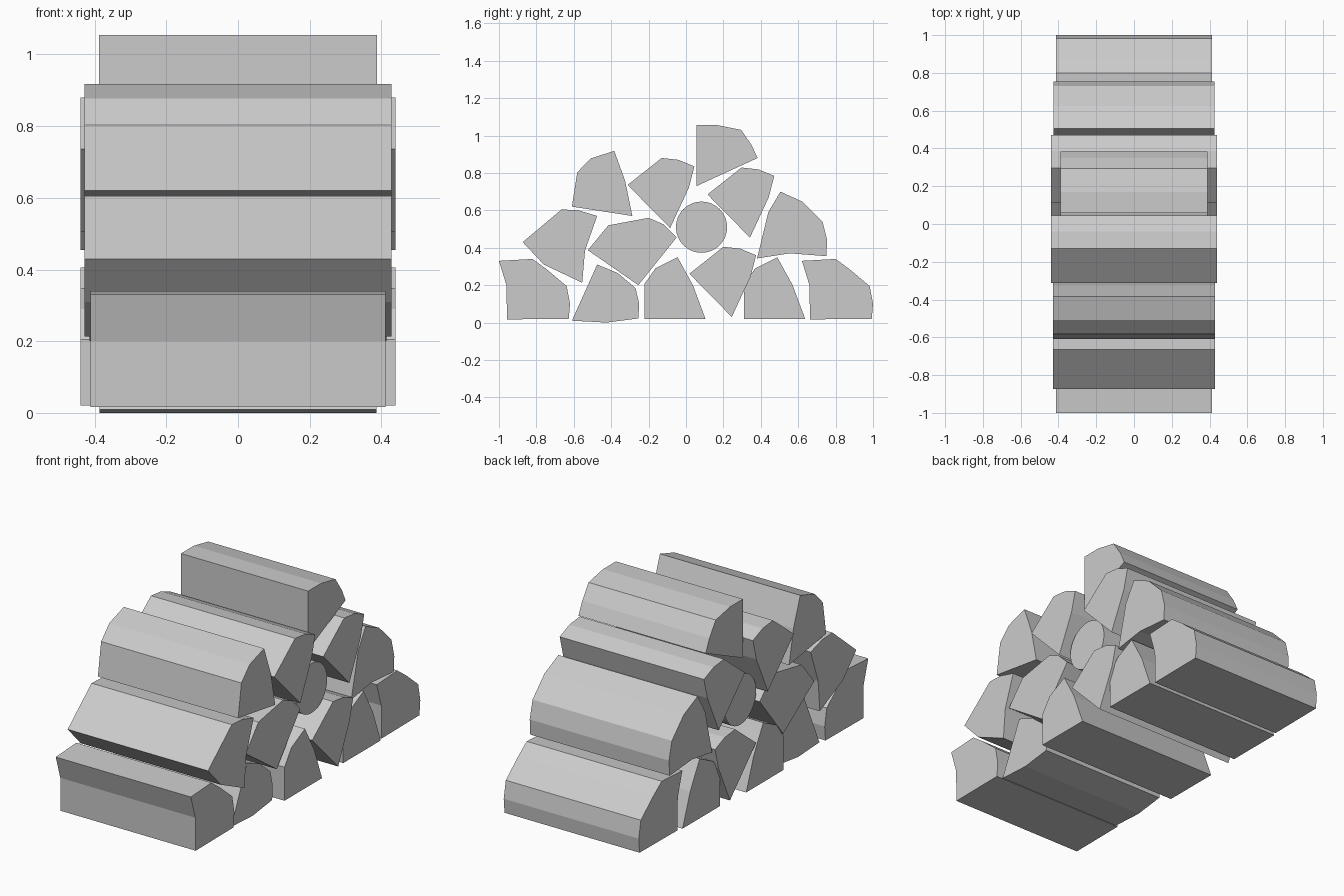
import bpy, bmesh
from math import cos, sin, pi, radians

if "Cube" in bpy.data.objects:
    bpy.data.objects.remove(bpy.data.objects["Cube"])


def log(name, half, profile, dy=0.0, dz=0.0, turn=0.0, smooth=False):
    """Turn and shift a (y, z) section, then extrude it along x, -half to +half."""
    c, s = cos(radians(turn)), sin(radians(turn))
    bm = bmesh.new()
    face = bm.faces.new([bm.verts.new((-half, y * c - z * s + dy, y * s + z * c + dz))
                         for y, z in profile])
    ext = bmesh.ops.extrude_face_region(bm, geom=[face])["geom"]
    bmesh.ops.translate(bm, vec=(2 * half, 0, 0),
                        verts=[v for v in ext if isinstance(v, bmesh.types.BMVert)])
    bmesh.ops.recalc_face_normals(bm, faces=bm.faces)
    for f in bm.faces:
        f.smooth = smooth and len(f.verts) == 4
    if smooth:
        for e in bm.edges:
            e.smooth = e.calc_face_angle(0) < 0.6
    me = bpy.data.meshes.new(name)
    bm.to_mesh(me)
    bm.free()
    bpy.context.collection.objects.link(bpy.data.objects.new(name, me))


# Outer logs of the bottom row share one section
outer = [(-1, .33), (-.82, .34), (-.745, .285), (-.638, .195), (-.62, .10),
         (-.627, .02), (-.957, .017), (-.96, .20)]
log("bottom_log_outer_front", .412, outer)
log("bottom_log_outer_back", .412, outer, dy=1.62)

# Flat-based split logs: two on the ground, one tilted on top
split = [(0, 0), (0, .185), (.06, .27), (.178, .329), (.26, .18), (.327, 0)]
log("bottom_log_middle", .44, split, -.223, .02)
log("bottom_log_back", .425, split, .31, .02)
log("upper_log_front", .428, split, -.61, .62, turn=-8.8)

# Wedge logs standing on their point around the centre
wedge = [(-.227, .231), (-.045, .375), (.045, .365), (.13, .33), (.1, .215), (0, 0)]
log("wedge_log_low", .44, wedge, .245, .03)
log("wedge_log_upper_middle", .44, wedge, -.085, .505)
log("wedge_log_upper_back", .44, wedge, .342, .454)

# Remaining split logs, each with its own cut
log("bottom_log_front", .387,
    [(-.61, .01), (-.475, .31), (-.365, .265), (-.27, .185), (-.25, .10),
     (-.255, .022), (-.425, 0)])
log("inner_log", .415,
    [(-.525, .387), (-.415, .52), (-.20, .56), (-.12, .525), (-.05, .455),
     (-.255, .20), (-.37, .28)])
log("side_log_front", .428,
    [(-.873, .43), (-.665, .605), (-.575, .60), (-.475, .57), (-.54, .385),
     (-.555, .213), (-.76, .31)])
log("side_log_back", .425,
    [(.38, .343), (.44, .59), (.505, .70), (.625, .645), (.73, .54),
     (.755, .44), (.75, .355), (.555, .37)])
log("top_log", .388,
    [(.057, 1.055), (.17, 1.055), (.295, 1.03), (.35, .95), (.383, .88), (.057, .73)])

# Whole round log in the centre
ring = [(.137 * cos(i * pi / 16), .137 * sin(i * pi / 16)) for i in range(32)]
log("round_log", .39, ring, .083, .51, smooth=True)
